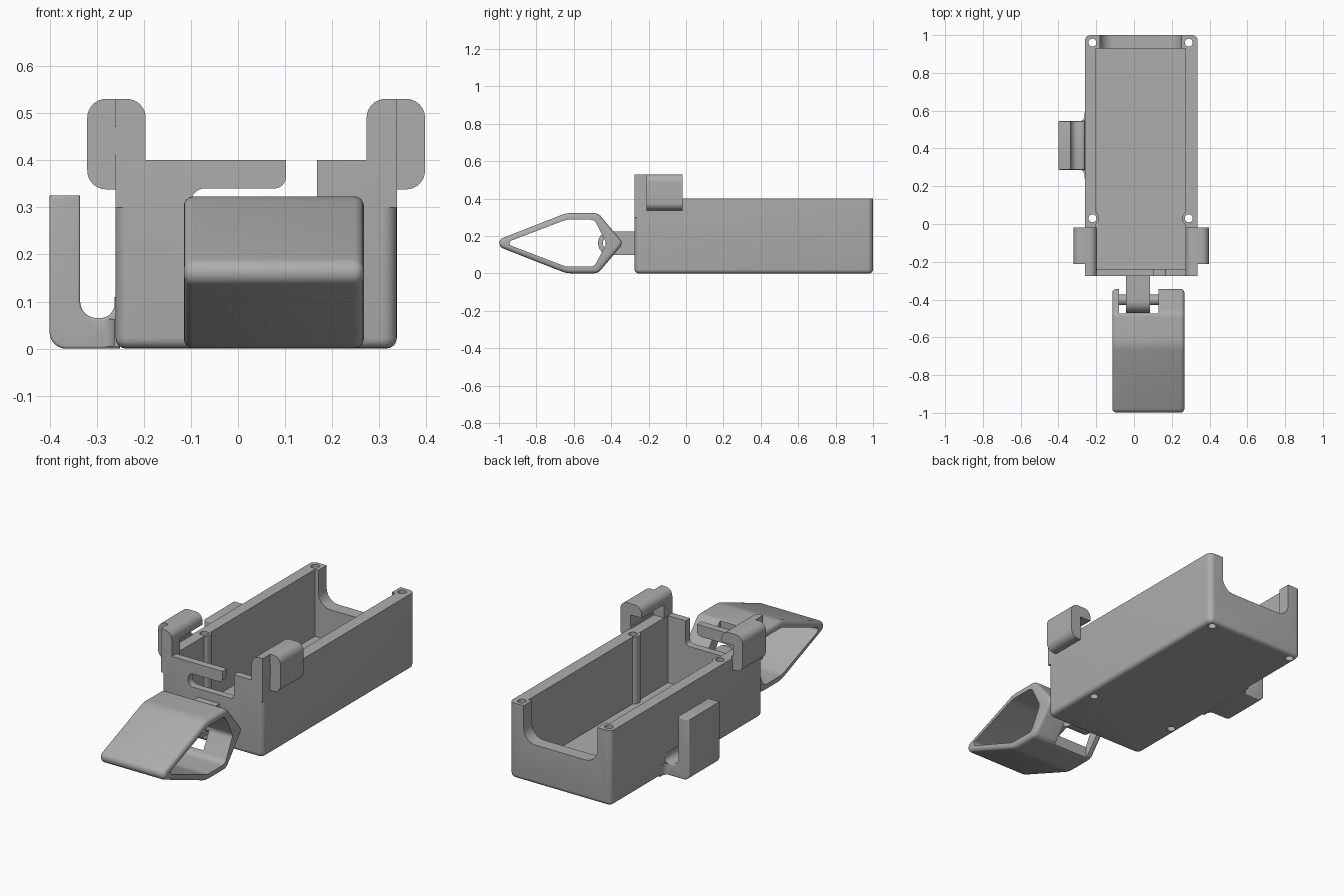
import bpy, bmesh, math
from mathutils import Vector

if "Cube" in bpy.data.objects:
    bpy.data.objects.remove(bpy.data.objects["Cube"])

grey = bpy.data.materials.new("plain grey")
grey.use_nodes = True
grey.diffuse_color = (0.42, 0.42, 0.42, 1)
grey.node_tree.nodes["Principled BSDF"].inputs["Base Color"].default_value = (0.42, 0.42, 0.42, 1)


def fillet(points, steps=8):
    """Round the corners of a polygon whose points are (u, v) or (u, v, radius)."""
    out = []
    for i, p in enumerate(points):
        here = Vector(p[:2])
        if len(p) < 3:
            out.append(here)
            continue
        d1 = (Vector(points[i - 1][:2]) - here).normalized()
        d2 = (Vector(points[(i + 1) % len(points)][:2]) - here).normalized()
        half = d1.angle(d2) / 2
        centre = here + (d1 + d2).normalized() * p[2] / math.sin(half)
        a = here + d1 * p[2] / math.tan(half) - centre
        b = here + d2 * p[2] / math.tan(half) - centre
        sweep = math.pi - 2 * half
        for k in range(steps + 1):
            t = k / steps
            v = a * math.sin((1 - t) * sweep) + b * math.sin(t * sweep)
            out.append(centre + v / math.sin(sweep))
    return out


def prism(name, axis, lo, hi, points, round_lo=0, round_hi=0):
    """Extrude a filleted profile along an axis, optionally rounding the end rims."""
    place = {"x": lambda u, v, w: (w, u, v),
             "y": lambda u, v, w: (u, w, v),
             "z": lambda u, v, w: (u, v, w)}[axis]
    flat = fillet(points)
    bm = bmesh.new()
    ends = [[bm.verts.new(place(p.x, p.y, w)) for p in flat] for w in (lo, hi)]
    caps = [bm.faces.new(ring) for ring in ends]
    for i in range(len(flat)):
        bm.faces.new((ends[0][i - 1], ends[0][i], ends[1][i], ends[1][i - 1]))
    bmesh.ops.recalc_face_normals(bm, faces=bm.faces)
    rims = [(list(c.edges), r) for c, r in zip(caps, (round_lo, round_hi)) if r]
    for edges, r in rims:
        bmesh.ops.bevel(bm, geom=edges, offset=r, segments=4, profile=0.5,
                        affect='EDGES', clamp_overlap=True)
    mesh = bpy.data.meshes.new(name)
    bm.to_mesh(mesh)
    bm.free()
    mesh.materials.append(grey)
    obj = bpy.data.objects.new(name, mesh)
    bpy.context.scene.collection.objects.link(obj)
    return obj


def rect(u0, u1, v0, v1, *r):
    return [(u0, v0, *r), (u1, v0, *r), (u1, v1, *r), (u0, v1, *r)]


def circle(u, v, r, n=32):
    return [(u + r * math.cos(k * math.tau / n), v + r * math.sin(k * math.tau / n))
            for k in range(n)]


def combine(obj, other, mode='DIFFERENCE'):
    """Apply a boolean and discard the helper."""
    mod = obj.modifiers.new("cut", 'BOOLEAN')
    mod.operation, mod.solver, mod.object = mode, 'EXACT', other
    graph = bpy.context.evaluated_depsgraph_get()
    mesh = bpy.data.meshes.new_from_object(obj.evaluated_get(graph))
    obj.modifiers.clear()
    obj.data = mesh
    bpy.data.objects.remove(other)


MIRROR = 0.077            # sum of left and right x positions on the tray
SCREWS = [(x, y) for x in (-0.22, 0.29) for y in (0.03, 0.96)]

# Tray: rounded body, hollow, with screw bosses
tray = prism("tray", "z", 0, 0.4, rect(-0.26, 0.337, -0.275, 1.0, 0.03), round_lo=0.022)
combine(tray, prism("cavity", "z", 0.045, 0.5, rect(-0.2, 0.272, -0.237, 0.93)))
# Low back wall between rounded corner posts
combine(tray, prism("notch", "y", 0.9, 1.1, [(-0.18, 0.21, 0.07), (0.252, 0.21, 0.07),
                                             (0.252, 0.5), (-0.18, 0.5)]))
for x, y in SCREWS:
    combine(tray, prism("boss", "z", 0.02, 0.399, circle(x, y, 0.036)), 'UNION')
# Hooked slot in the front wall
combine(tray, prism("slot", "y", -0.3, -0.22, [
    (-0.1, 0.27, 0.03), (0.168, 0.27, 0.02), (0.168, 0.5), (0.102, 0.5),
    (0.102, 0.34, 0.025), (-0.1, 0.34, 0.03)]))
for x, y in SCREWS:
    combine(tray, prism("screw_hole", "z", -0.1, 0.6, circle(x, y, 0.021)))

# Strap hooks: a front post carrying an overhanging flap, on each side
post = [(-0.26, 0.3), (-0.26, 0.53), (-0.196, 0.53, 0.04), (-0.196, 0.3)]
flap = [(-0.32, 0.338, 0.04), (-0.32, 0.53, 0.04), (-0.196, 0.53, 0.04),
        (-0.196, 0.47), (-0.262, 0.47), (-0.262, 0.41), (-0.255, 0.41), (-0.255, 0.338)]
for side in ("right", "left"):
    for part, shape, y0, y1 in (("post", post, -0.275, -0.205), ("flap", flap, -0.212, -0.018)):
        pts = [(MIRROR - p[0], *p[1:]) for p in shape] if side == "left" else shape
        prism(f"{side}_hook_{part}", "y", y0, y1, pts)

# Belt clip on the right side, with a flared root
prism("belt_clip", "y", 0.287, 0.545, [
    (-0.25, 0), (-0.4, 0, 0.035), (-0.4, 0.325), (-0.335, 0.325), (-0.335, 0.065, 0.035),
    (-0.262, 0.065, 0.03), (-0.262, 0.11), (-0.25, 0.11)], 0.015, 0.015)
prism("belt_clip_root", "z", 0.004, 0.063, [
    (-0.25, 0.24), (-0.262, 0.24), (-0.262, 0.289, 0.03), (-0.33, 0.289),
    (-0.33, 0.543), (-0.262, 0.543, 0.03), (-0.262, 0.59), (-0.25, 0.59)])

# Hinge tab and pin on the front
tab = prism("hinge_tab", "x", -0.042, 0.085, [
    (-0.25, 0.1), (-0.25, 0.225), (-0.47, 0.225, 0.06), (-0.47, 0.1, 0.06)])
combine(tab, prism("eye", "x", -0.2, 0.2, circle(-0.405, 0.162, 0.04)))
prism("hinge_pin", "x", -0.1, 0.15, circle(-0.402, 0.162, 0.028))

# Teardrop loop with a notch for the hinge
loop = prism("loop", "x", -0.115, 0.267, [
    (-1.05, 0.162, 0.03), (-0.64, 0.323, 0.15), (-0.47, 0.323, 0.05),
    (-0.335, 0.162, 0.03), (-0.47, 0.001, 0.05), (-0.64, 0.001, 0.15)], 0.02, 0.02)
combine(loop, prism("opening", "x", -0.3, 0.4, [
    (-0.97, 0.162, 0.015), (-0.64, 0.288, 0.1), (-0.49, 0.288, 0.04),
    (-0.425, 0.162, 0.03), (-0.49, 0.036, 0.04), (-0.64, 0.036, 0.1)]))
combine(loop, prism("hinge_gap", "z", -0.1, 0.5, rect(-0.08, 0.13, -0.475, -0.2)))

# Smooth the curves, keep the edges sharp
bpy.ops.object.select_all(action='DESELECT')
for obj in bpy.context.scene.collection.objects:
    if obj.type == 'MESH':
        obj.select_set(True)
        bpy.context.view_layer.objects.active = obj
bpy.ops.object.shade_smooth_by_angle(angle=math.radians(35))
